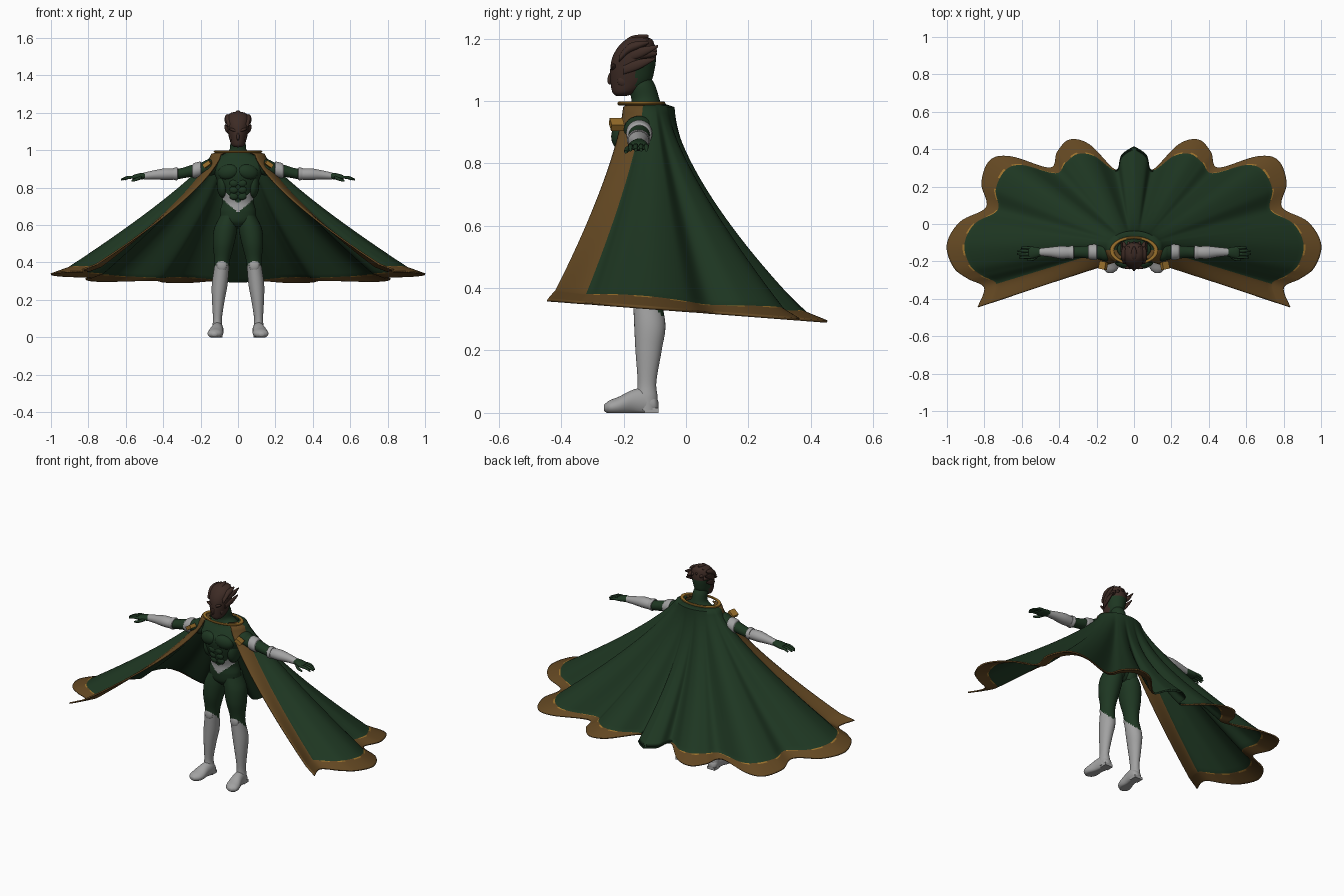
import bpy, bmesh, math
from mathutils import Vector

if "Cube" in bpy.data.objects:
    bpy.data.objects.remove(bpy.data.objects["Cube"])


def material(name, rgb):
    m = bpy.data.materials.new(name)
    m.use_nodes = True
    m.diffuse_color = (*rgb, 1)
    m.node_tree.nodes["Principled BSDF"].inputs["Base Color"].default_value = (*rgb, 1)
    return m


GREEN = material("dark green", (0.013, 0.038, 0.016))
TRIM = material("bronze trim", (0.125, 0.064, 0.016))
WHITE = material("pale grey", (0.36, 0.36, 0.36))
BROWN = material("dark brown", (0.047, 0.024, 0.018))
GOLD = material("gold", (0.33, 0.165, 0.025))


def spline(pts, sub):
    """Smooth resampling through tuples of any length."""
    out = []
    for i in range(len(pts) - 1):
        a, b = pts[max(i - 1, 0)], pts[i]
        c, d = pts[i + 1], pts[min(i + 2, len(pts) - 1)]
        for k in range(sub):
            t = k / sub
            out.append(tuple(
                0.5 * (2 * q + (r - p) * t + (2 * p - 5 * q + 4 * r - s) * t * t
                       + (3 * q - p - 3 * r + s) * t ** 3)
                for p, q, r, s in zip(a, b, c, d)))
    return out + [pts[-1]]


def finish(bm, name, mats, rule=None, angle=60):
    bmesh.ops.recalc_face_normals(bm, faces=bm.faces)
    if rule:
        for f in bm.faces:
            f.material_index = rule(f.calc_center_median())
    me = bpy.data.meshes.new(name)
    bm.to_mesh(me)
    bm.free()
    for m in mats:
        me.materials.append(m)
    ob = bpy.data.objects.new(name, me)
    bpy.context.scene.collection.objects.link(ob)
    bpy.ops.object.select_all(action="DESELECT")
    ob.select_set(True)
    bpy.context.view_layer.objects.active = ob
    bpy.ops.object.shade_smooth_by_angle(angle=math.radians(angle))
    return ob


def loft(name, axis, rings, mats, rule=None, sub=5, n=28, side=1):
    """Skin of ellipses (x, y, z, half width, half depth) set across an axis."""
    u, v = {"x": ((0, 1, 0), (0, 0, 1)), "y": ((1, 0, 0), (0, 0, 1)),
            "z": ((1, 0, 0), (0, 1, 0))}[axis]
    u, v = Vector(u), Vector(v)
    bm = bmesh.new()
    loops = []
    for x, y, z, a, b in spline(rings, sub):
        loop = []
        for k in range(n):
            w = math.tau * k / n
            p = Vector((x, y, z)) + u * a * math.cos(w) + v * b * math.sin(w)
            loop.append(bm.verts.new((p.x * side, p.y, max(p.z, 0))))
        loops.append(loop)
    for p, q in zip(loops, loops[1:]):
        for k in range(n):
            bm.faces.new((p[k], p[k - 1], q[k - 1], q[k]))
    bm.faces.new(loops[0])
    bm.faces.new(loops[-1])
    return finish(bm, name, mats, rule)


def blob(name, loc, size, mat, rot=(0, 0, 0)):
    bm = bmesh.new()
    bmesh.ops.create_uvsphere(bm, u_segments=20, v_segments=12, radius=1)
    ob = finish(bm, name, [mat])
    ob.location, ob.scale, ob.rotation_euler = loc, size, rot


def box(name, loc, size, mat, rot=(0, 0, 0)):
    bm = bmesh.new()
    bmesh.ops.create_cube(bm, size=1)
    ob = finish(bm, name, [mat], angle=30)
    ob.location, ob.scale, ob.rotation_euler = loc, size, rot


# Cape: hem outline (x, y, border width) from front corner round to the back
hem = [(.835, -.445, .08), (.80, -.34, .07), (.89, -.29, .08), (.965, -.23, .09), (1, -.11, .095),
       (.93, .01, .08), (.79, .09, .065), (.815, .22, .085), (.77, .34, .1), (.66, .36, .08),
       (.45, .30, .045), (.41, .385, .075), (.345, .45, .09), (.24, .425, .07), (.1, .29, .006),
       (.065, .37, .006), (0, .415, .006)]
SUB, ROWS, EDGE = 8, 36, 9
columns = []
for k, (hx, hy, width) in enumerate(spline(hem, SUB)):
    i = k / SUB
    ang = math.radians(-50 + 45 * i if i < 1 else -5 + 95 * (i - 1) / 15)
    cs, sn = math.cos(ang), math.sin(ang)
    neck = Vector((.09 * cs, -.135 + .055 * sn, .99))
    top = Vector((.14 * cs, -.13 + .09 * sn, .978))
    low = Vector((hx, hy, .327 - .076 * hy))
    # The border flares out flatter than the cloth above it
    inner = low + Vector((top.x - hx, top.y - hy, 0)).normalized() * width
    inner.z = low.z + .36 * width
    power = 1.15 + .5 * abs(i - 5) / 11
    col = [neck]
    for r in range(ROWS):
        t = r / ROWS
        p = top.lerp(inner, t ** power)
        p.z = top.z + (inner.z - top.z) * t
        col.append(p)
    columns.append(col + [inner.lerp(low, r / EDGE) for r in range(EDGE + 1)])
last = len(columns) - 1
columns += [[Vector((-p.x, p.y, p.z)) for p in c] for c in columns[-2::-1]]
bm = bmesh.new()
grid = [[bm.verts.new(p) for p in c] for c in columns]
for c in range(len(grid) - 1):
    m = min(c, 2 * last - 1 - c)
    for r in range(ROWS + EDGE + 1):
        f = bm.faces.new((grid[c][r], grid[c + 1][r], grid[c + 1][r + 1], grid[c][r + 1]))
        on_hem = r > ROWS and m < 14 * SUB
        stitched = r == ROWS + 1 and on_hem and m > SUB and m // 4 % 2
        f.material_index = 2 if stitched else int(m < SUB or on_hem)
cape = finish(bm, "cape", [GREEN, TRIM, GOLD])
mod = cape.modifiers.new("thickness", "SOLIDIFY")
mod.thickness, mod.offset = .008, 0

# Collar ring
bpy.ops.mesh.primitive_torus_add(major_segments=48, minor_segments=10, major_radius=1,
                                 minor_radius=.1, location=(0, -.143, .992))
collar = bpy.context.object
collar.name = "collar"
collar.scale = (.118, .07, .07)
collar.data.materials.append(GOLD)
bpy.ops.object.shade_smooth_by_angle()

# Torso with pointed belt on its front
torso = [(0, -.125, .59, .025, .035), (0, -.125, .62, .085, .06), (0, -.125, .67, .096, .068),
         (0, -.13, .72, .085, .063), (0, -.145, .77, .084, .064), (0, -.152, .83, .108, .073),
         (0, -.152, .89, .132, .08), (0, -.14, .93, .137, .068), (0, -.13, .96, .115, .056),
         (0, -.128, .982, .07, .05), (0, -.13, 1.005, .045, .045), (0, -.142, 1.05, .04, .043),
         (0, -.15, 1.085, .03, .03)]


def belt(c):
    rise = c.z - .668 - .85 * abs(c.x)
    return int(c.y < -.13 and 0 < rise < .048)


loft("torso", "z", torso, [GREEN, WHITE], belt, sub=10, n=64)
for row, z in enumerate((.755, .79, .825)):
    for s in (1, -1):
        blob("abdominal", (s * .022, -.198 - .009 * row, z), (.024, .013, .021), GREEN)

# Head: masked face and brown hairline over a green nape
head = [(0, -.208, 1.016, .016, .016), (0, -.196, 1.028, .034, .04), (0, -.178, 1.06, .046, .064),
        (0, -.172, 1.1, .055, .071), (0, -.166, 1.14, .061, .07), (0, -.158, 1.175, .059, .058),
        (0, -.15, 1.198, .04, .04), (0, -.148, 1.206, .01, .01)]
loft("head", "z", head, [GREEN, BROWN],
     lambda c: int(c.y < -.16 or c.z > 1.135), sub=6, n=40)
blob("nose", (0, -.24, 1.074), (.008, .011, .022), BROWN, (-.25, 0, 0))
blob("lips", (0, -.23, 1.044), (.016, .007, .005), BROWN)
blob("chin", (0, -.216, 1.026), (.017, .011, .011), BROWN)
for s in (1, -1):
    blob("brow", (s * .025, -.233, 1.108), (.026, .009, .008), BROWN, (0, -s * .35, 0))
    blob("cheek", (s * .034, -.2, 1.065), (.011, .02, .02), BROWN)
    # Swept side fins of the mask
    for y, z, lift in ((-.2, 1.1, .035), (-.19, 1.14, .035)):
        fin = [(.05, y, z, .006, .015), (.063, y + .05, z + lift * .5, .008, .016),
               (.068, y + .1, z + lift, .003, .004)]
        loft("side_fin", "y", fin, [BROWN], n=14, side=s)

# Hair locks swept up and back in two layers
for x in (-.046, -.024, 0, .024, .046):
    drop = abs(x) * .45
    upper = [(x, -.215, 1.155 - drop, .012, .01), (x * 1.1, -.185, 1.187 - drop, .017, .016),
             (x * 1.15, -.15, 1.2 - drop, .016, .013), (x * 1.2, -.12, 1.208 - drop, .004, .004)]
    rear = [(x, -.17, 1.17 - drop, .016, .016), (x * 1.1, -.125, 1.172 - drop, .016, .016),
            (x * 1.2, -.093, 1.172 - drop, .004, .004)]
    loft("upper_lock", "y", upper, [BROWN], n=14)
    loft("rear_lock", "y", rear, [BROWN], n=14)

leg = [(.05, -.12, .65, .045, .06), (.066, -.12, .58, .062, .07), (.077, -.125, .5, .057, .064),
       (.084, -.125, .42, .043, .048), (.088, -.125, .37, .04, .045), (.098, -.116, .28, .042, .05),
       (.105, -.12, .2, .034, .042), (.11, -.125, .1, .024, .03), (.11, -.125, .05, .028, .034),
       (.11, -.125, .01, .028, .034)]
foot = [(.106, -.088, .02, .012, .015), (.107, -.1, .028, .027, .03), (.108, -.13, .035, .031, .045),
        (.113, -.17, .034, .034, .04), (.12, -.215, .022, .041, .03), (.125, -.245, .018, .035, .022),
        (.126, -.263, .016, .012, .01)]
arm = [(.11, -.148, .915, .04, .04), (.16, -.15, .908, .045, .042), (.2, -.15, .898, .037, .035),
       (.245, -.15, .89, .034, .032), (.3, -.15, .877, .03, .028), (.335, -.152, .872, .031, .029),
       (.39, -.152, .872, .034, .031), (.45, -.15, .868, .026, .024), (.505, -.15, .862, .02, .018)]

for s, tag in ((1, "left_"), (-1, "right_")):
    # Legs with boots that rise at the knee
    loft(tag + "leg", "z", leg, [GREEN, WHITE], lambda c: int(c.z < .355 - (c.y + .12)),
         sub=9, side=s)
    blob(tag + "kneecap", (s * .087, -.16, .385), (.027, .014, .032), WHITE)
    loft(tag + "foot", "y", foot, [WHITE], side=s)
    box(tag + "heel", (s * .108, -.11, .008), (.052, .045, .016), WHITE)
    blob(tag + "buttock", (s * .045, -.09, .635), (.047, .04, .055), GREEN)
    blob(tag + "thigh_muscle", (s * .084, -.158, .51), (.034, .028, .085), GREEN)
    # Chest and shoulders
    blob(tag + "pectoral", (s * .053, -.208, .883), (.056, .03, .04), GREEN, (0, s * .2, s * .25))
    blob(tag + "side_muscle", (s * .08, -.15, .82), (.034, .055, .075), GREEN)
    blob(tag + "shoulder", (s * .15, -.15, .908), (.048, .05, .044), GREEN)
    # Arm with upper band, glove and cuff
    loft(tag + "arm", "x", arm, [GREEN, WHITE],
         lambda c: int(.198 < abs(c.x) < .243 or abs(c.x) > .328), sub=9, side=s)
    band = [(.198, -.15, .9, .037, .036), (.205, -.15, .898, .042, .041),
            (.235, -.15, .891, .04, .04), (.243, -.15, .89, .034, .032)]
    loft(tag + "arm_band", "x", band, [WHITE], side=s)
    cuff = [(.322, -.152, .874, .03, .028), (.326, -.152, .874, .037, .035),
            (.345, -.152, .873, .034, .032)]
    loft(tag + "glove_cuff", "x", cuff, [WHITE], side=s)
    # Hand: palm, four fingers and a thumb
    palm = [(.495, -.15, .863, .02, .017), (.525, -.152, .86, .029, .017),
            (.555, -.153, .855, .032, .014), (.565, -.153, .853, .028, .009)]
    loft(tag + "palm", "x", palm, [GREEN], side=s)
    for k, reach in enumerate((.055, .065, .062, .045)):
        y = -.178 + .017 * k
        finger = [(.55, y, .856, .008, .008), (.56 + reach * .5, y, .854, .0078, .008),
                  (.56 + reach, y, .843, .005, .005)]
        loft(tag + "finger", "x", finger, [GREEN], sub=3, n=10, side=s)
    thumb = [(.515, -.17, .856, .01, .01), (.54, -.188, .845, .009, .009),
             (.57, -.193, .836, .005, .005)]
    loft(tag + "thumb", "x", thumb, [GREEN], sub=3, n=10, side=s)
    # Clasp holding the cape to the shoulder
    box(tag + "clasp", (s * .165, -.222, .925), (.042, .042, .022), GOLD, (0, s * .6, s * .2))
